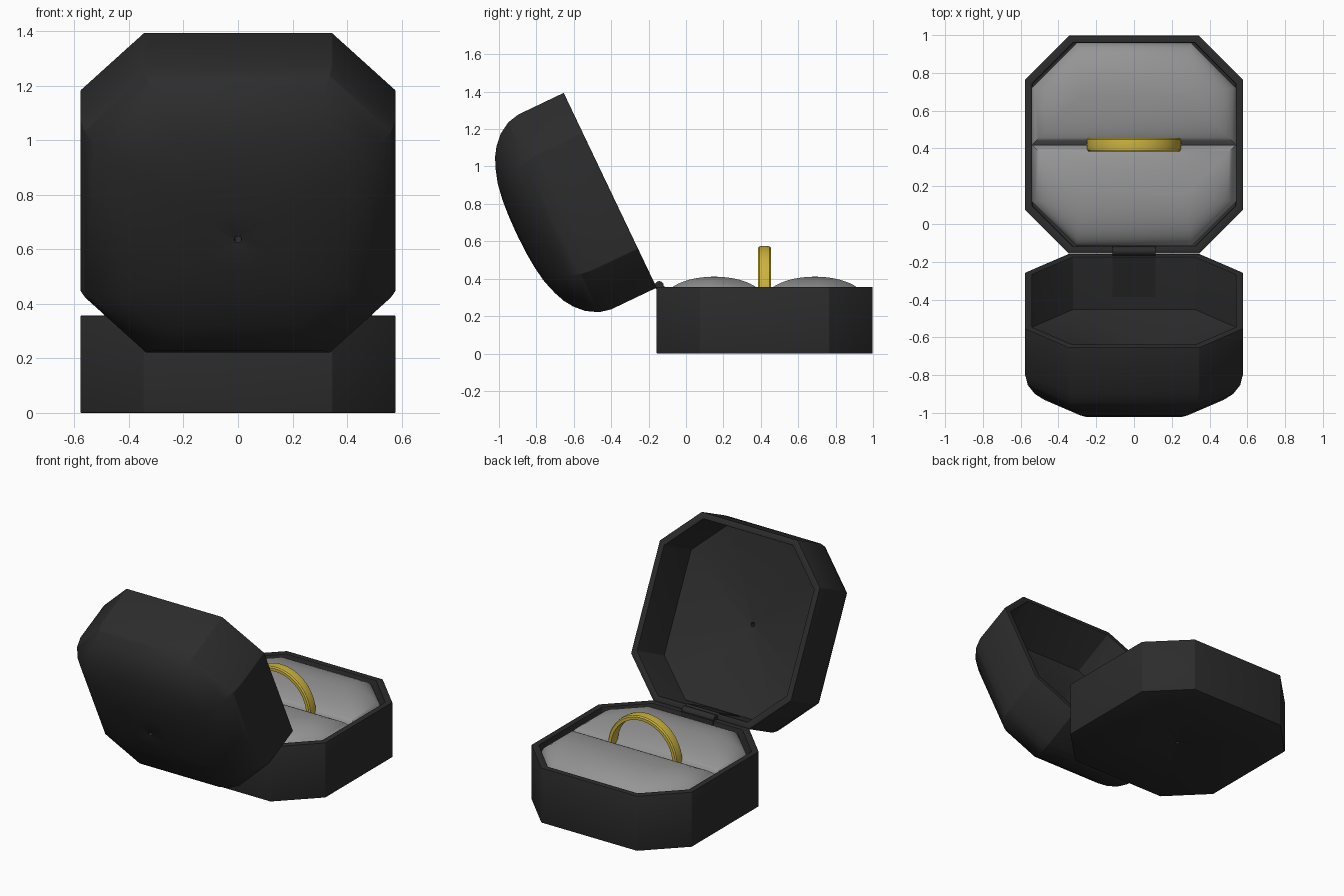
import bpy, math

if "Cube" in bpy.data.objects:
    bpy.data.objects.remove(bpy.data.objects["Cube"])

H, F = 0.577, 0.345          # octagon half width and half length of its flats
CY = 0.42                    # centre of the base in y
HINGE = (0, CY - H, 0.352)
OPEN = math.radians(115.5)


def material(name, rgb):
    m = bpy.data.materials.new(name)
    m.diffuse_color = (*rgb, 1)
    m.use_nodes = True
    m.node_tree.nodes["Principled BSDF"].inputs["Base Color"].default_value = m.diffuse_color
    return m


black = material("black_shell", (0.025, 0.025, 0.025))
grey = material("grey_cushion", (0.3, 0.3, 0.3))
gold = material("gold", (0.6, 0.45, 0.05))


def loft(name, rings, mat, closed=False, bevel=0.0, angle=30):
    """Skin equal-length rings; cap the ends or join the last ring to the first."""
    n = len(rings[0])
    verts = [v for r in rings for v in r]
    count = len(rings)
    faces = []
    for i in range(count if closed else count - 1):
        a, b = i * n, ((i + 1) % count) * n
        faces += [(a + k, a + (k + 1) % n, b + (k + 1) % n, b + k) for k in range(n)]
    if not closed:
        faces += [tuple(reversed(range(n))), tuple(range((count - 1) * n, count * n))]
    me = bpy.data.meshes.new(name)
    me.from_pydata(verts, [], faces)
    me.materials.append(mat)
    ob = bpy.data.objects.new(name, me)
    bpy.context.collection.objects.link(ob)
    bpy.ops.object.select_all(action='DESELECT')
    ob.select_set(True)
    bpy.context.view_layer.objects.active = ob
    bpy.ops.object.mode_set(mode='EDIT')
    bpy.ops.mesh.select_all(action='SELECT')
    bpy.ops.mesh.normals_make_consistent(inside=False)
    bpy.ops.object.mode_set(mode='OBJECT')
    if bevel:
        mod = ob.modifiers.new("soft_edges", 'BEVEL')
        mod.width, mod.segments = bevel, 2
        mod.limit_method, mod.angle_limit = 'ANGLE', math.radians(40)
        bpy.ops.object.modifier_apply(modifier=mod.name)
    bpy.ops.object.shade_smooth_by_angle(angle=math.radians(angle))
    return ob


def octagon(s, cy, z):
    pts = [(F, -H), (H, -F), (H, F), (F, H), (-F, H), (-H, F), (-H, -F), (-F, -H)]
    return [(x * s, cy + y * s, z) for x, y in pts]


def box(name, x, y0, y1, z0, z1, mat):
    rect = [(-x, y0), (x, y0), (x, y1), (-x, y1)]
    return loft(name, [[(a, b, z) for a, b in rect] for z in (z0, z1)], mat)


def open_with_lid(ob):
    ob.location = HINGE
    ob.rotation_euler.x = OPEN


# Base tray: outer wall, rim, inner wall, floor
base = [(0.02, 0), (1, 0), (1, 0.357), (0.935, 0.357), (0.935, 0.04), (0.02, 0.04)]
loft("base", [octagon(s, CY, z) for s, z in base], black, closed=True, bevel=0.012)

# Domed lid, modelled closed with the hinge at its origin
lid = [(0.02, 0.31), (0.935, 0.31), (0.935, 0), (1, 0), (1, 0.27), (0.975, 0.335),
       (0.91, 0.398), (0.825, 0.446), (0.74, 0.478), (0.64, 0.503), (0.5, 0.528),
       (0.35, 0.542), (0.2, 0.549), (0.02, 0.552)]
open_with_lid(loft("lid", [octagon(s, H, z) for s, z in lid], black,
                   closed=True, bevel=0.012, angle=35))

# Two cushions: half octagons that swell towards a central spine
W, D, C = 0.54, 0.538, 0.235
half = [(-W, 0), (W, 0), (W, D - C), (W - C, D), (C - W, D), (-W, D - C)]
for side, name in ((1, "front_cushion"), (-1, "rear_cushion")):
    steps = [(0, 0.05)]
    for i in range(13):
        u = 1 - math.cos(math.pi / 2 * i / 12)
        t = min(math.sin(math.pi / 2 * i / 12), 0.999)
        steps.append((min(u, 0.99), 0.286 + 0.125 * t))
    rings = []
    for u, z in steps:
        ring = []
        for x, y in half:
            sx = math.copysign(W - D / 2, x)
            ring.append((x + (sx - x) * u, CY + side * (y + (D / 2 - y) * u), z))
        rings.append(ring)
    loft(name, rings, grey, angle=50)

# Ring standing in the slot, lathed from a softly rounded band section
section = [(0.222, -0.035), (0.241, -0.035), (0.248, -0.027), (0.251, 0),
           (0.248, 0.027), (0.241, 0.035), (0.222, 0.035)]
rings = []
for i in range(64):
    a = 2 * math.pi * i / 64
    rings.append([(r * math.cos(a), CY + w, 0.325 + r * math.sin(a)) for r, w in section])
loft("ring", rings, gold, closed=True)

# Hinge: barrel plus a leaf on each inner wall
bar = [[(x, HINGE[1] + 0.014 + 0.024 * math.cos(k * math.pi / 8),
         0.363 + 0.024 * math.sin(k * math.pi / 8)) for k in range(16)]
       for x in (-0.115, 0.115)]
loft("hinge_barrel", bar, black)
box("base_hinge_leaf", 0.115, HINGE[1] + 0.03, HINGE[1] + 0.042, 0.12, 0.36, black)
open_with_lid(box("lid_hinge_leaf", 0.115, 0.03, 0.042, 0, 0.235, black))
